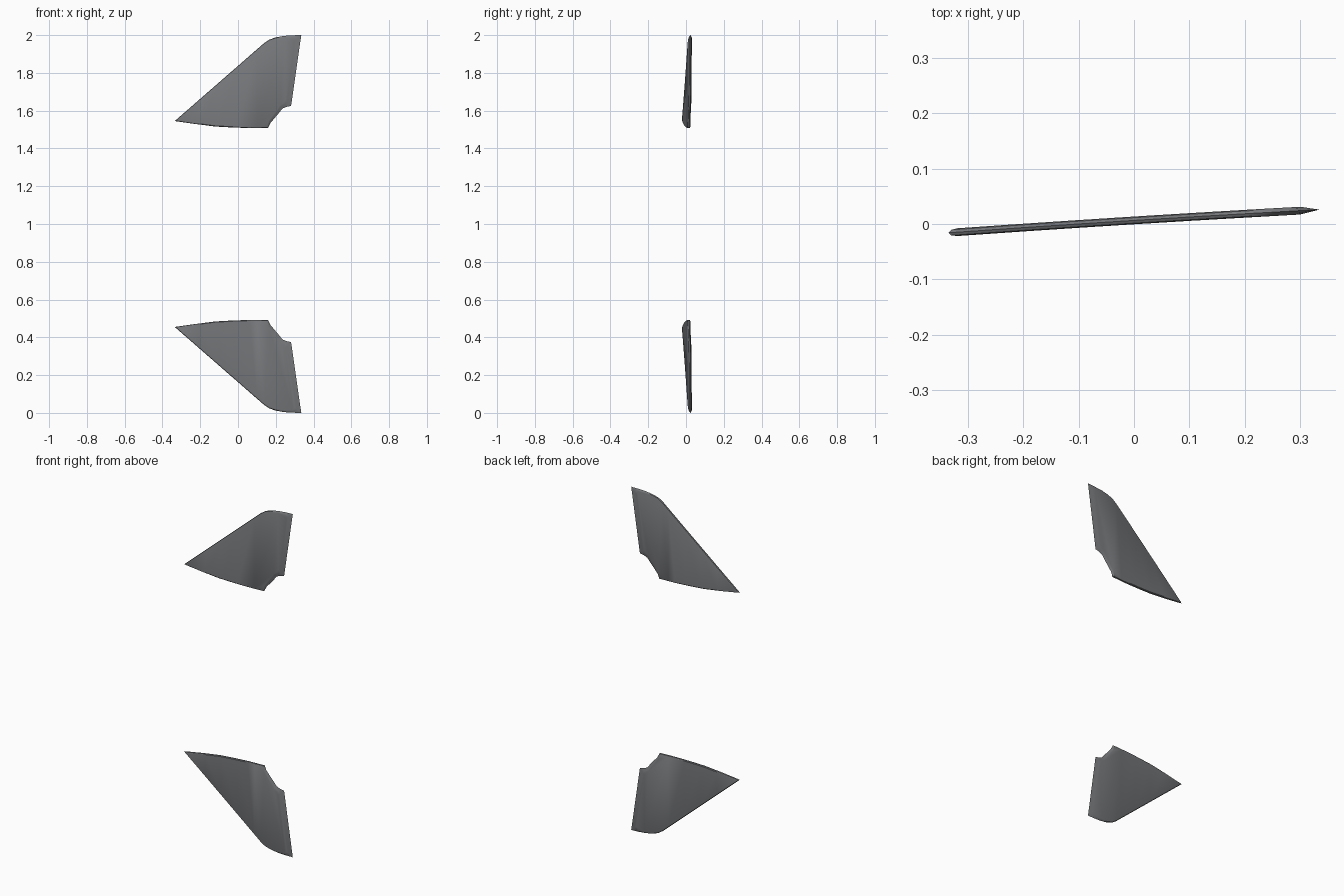
import bpy, bmesh, math
from mathutils import Vector

if "Cube" in bpy.data.objects:
    bpy.data.objects.remove(bpy.data.objects["Cube"])

mat = bpy.data.materials.new("dark grey")
mat.diffuse_color = (0.19, 0.195, 0.205, 1)
mat.use_nodes = True
mat.node_tree.nodes["Principled BSDF"].inputs["Base Color"].default_value = mat.diffuse_color

# Upper fin outline (x, z) with the width of the edge taper at each point
OUTLINE = [
    (-0.335, 1.545, 0.007), (0.135, 1.955, 0.007), (0.165, 1.976, 0.008),
    (0.20, 1.988, 0.010), (0.245, 1.996, 0.010), (0.29, 1.999, 0.012),
    (0.335, 2.0, 0.030),
    (0.281, 1.625, 0.035), (0.255, 1.62, 0.022), (0.235, 1.611, 0.020),
    (0.218, 1.589, 0.018), (0.20, 1.568, 0.016), (0.172, 1.535, 0.012),
    (0.158, 1.508, 0.006), (0.06, 1.508, 0.004), (-0.03, 1.511, 0.004),
    (-0.12, 1.516, 0.004), (-0.23, 1.530, 0.004),
]
HALF = 0.007


def camber(x):
    return 0.0065 + 0.0625 * x - 0.0125 * x * x


def inward(i):
    # Direction along which the edge of the outline tapers
    p = [Vector(OUTLINE[(i + k) % len(OUTLINE)][:2]) for k in (-1, 0, 1)]
    a, b = (p[1] - p[0]).normalized(), (p[2] - p[1]).normalized()
    na, nb = Vector((a.y, -a.x)), Vector((b.y, -b.x))
    return (na + nb) / max(1 + na.dot(nb), 0.3)


def fin(name, flip):
    bm = bmesh.new()
    loops = []
    for step in range(-2, 3):
        ang = step * math.pi / 4
        ring = []
        for i, (x, z, w) in enumerate(OUTLINE):
            s = abs(math.sin(ang))
            # broad edges taper straight, narrow ones are rounded
            f = s if w > 0.011 else 1 - math.cos(ang)
            d = inward(i) * w * f
            ring.append(bm.verts.new((x + d.x, HALF * math.sin(ang), z + d.y)))
        loops.append(ring)
    n = len(OUTLINE)
    for a, b in zip(loops, loops[1:]):
        for i in range(n):
            j = (i + 1) % n
            bm.faces.new((a[i], a[j], b[j], b[i]))
    bm.faces.new(loops[0])
    bm.faces.new(loops[-1])
    # Slice along the chord, then bend to the gentle camber
    for k in range(-2, 2):
        bmesh.ops.bisect_plane(bm, geom=bm.verts[:] + bm.edges[:] + bm.faces[:],
                               plane_co=(k * 0.1, 0, 0), plane_no=(1, 0, 0))
    for v in bm.verts:
        v.co.y += camber(v.co.x)
        if flip:
            v.co.z = 2 - v.co.z
    bmesh.ops.recalc_face_normals(bm, faces=bm.faces[:])
    me = bpy.data.meshes.new(name)
    bm.to_mesh(me)
    bm.free()
    me.materials.append(mat)
    ob = bpy.data.objects.new(name, me)
    bpy.context.collection.objects.link(ob)
    bpy.ops.object.select_all(action='DESELECT')
    ob.select_set(True)
    bpy.context.view_layer.objects.active = ob
    bpy.ops.object.shade_smooth_by_angle(angle=math.radians(30))


fin("upper_fin", False)
fin("lower_fin", True)
